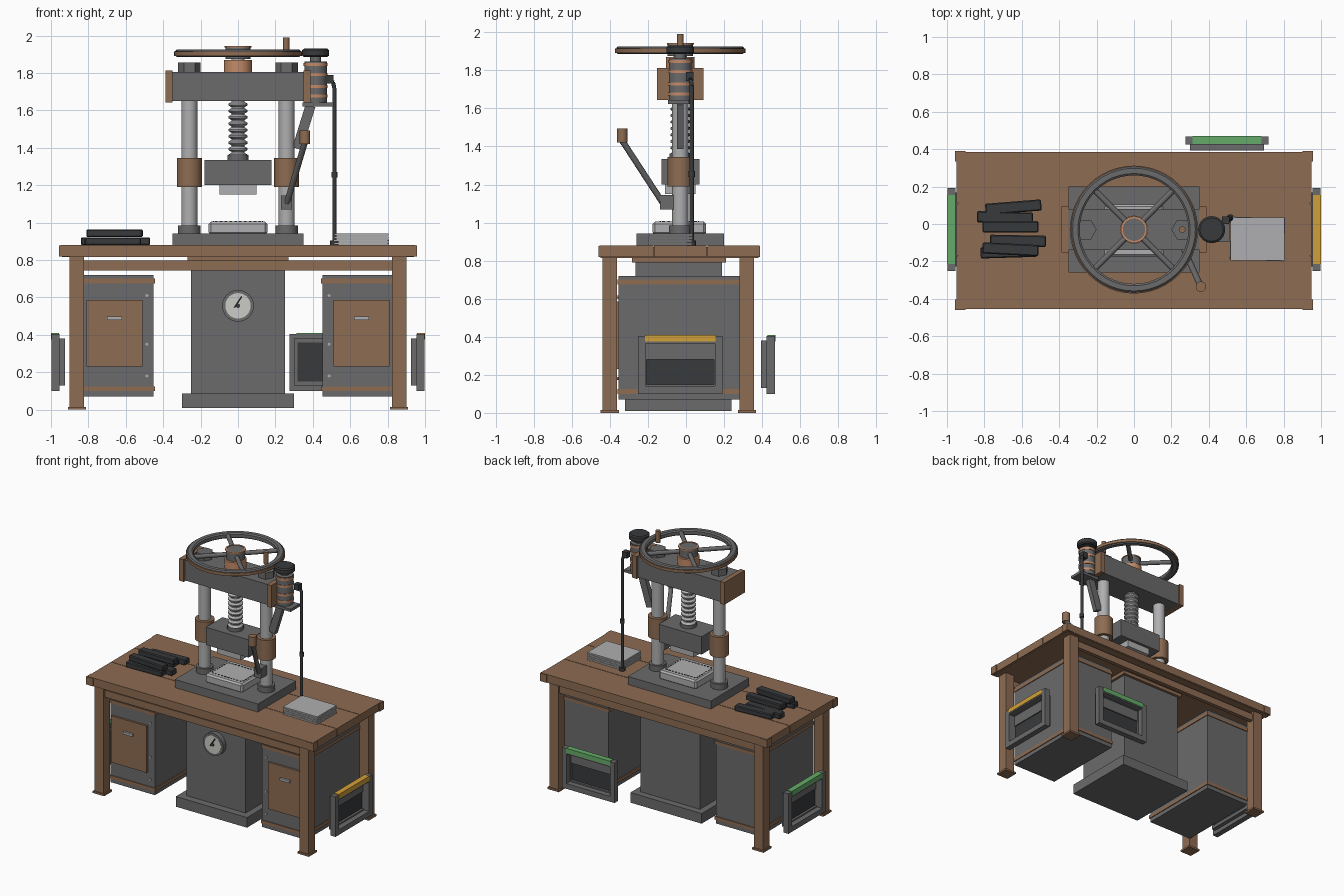
import bpy, bmesh, math, random
from mathutils import Vector, Matrix

if "Cube" in bpy.data.objects:
    bpy.data.objects.remove(bpy.data.objects["Cube"])
random.seed(4)


def material(name, r, g, b):
    m = bpy.data.materials.new(name)
    m.use_nodes = True
    m.diffuse_color = (r, g, b, 1)
    m.node_tree.nodes["Principled BSDF"].inputs["Base Color"].default_value = (r, g, b, 1)
    return m


BROWN = material("brown wood and bronze", .27, .15, .085)
GREY = material("iron grey", .145, .145, .15)
DARK = material("dark iron", .04, .042, .045)
STEEL = material("bright steel", .43, .43, .44)
COPPER = material("copper", .55, .26, .14)
GREEN = material("green light", .13, .41, .14)
AMBER = material("amber light", .65, .35, .04)
FACE = material("dial white", .6, .6, .57)
PY = -.03  # press centre line


def finish(name, bm, mat, smooth=False):
    bmesh.ops.recalc_face_normals(bm, faces=bm.faces)
    me = bpy.data.meshes.new(name)
    bm.to_mesh(me)
    bm.free()
    me.materials.append(mat)
    ob = bpy.data.objects.new(name, me)
    bpy.context.collection.objects.link(ob)
    if smooth:
        bpy.ops.object.select_all(action='DESELECT')
        ob.select_set(True)
        bpy.context.view_layer.objects.active = ob
        bpy.ops.object.shade_smooth_by_angle(angle=math.radians(35))
    return ob


def box(name, x, y, z, mat, bevel=0, turn=0, frame=None):
    """Box from three (min, max) ranges, turned about its own centre."""
    bm = bmesh.new()
    size = [r[1] - r[0] for r in (x, y, z)]
    mid = Vector([(r[0] + r[1]) / 2 for r in (x, y, z)])
    bmesh.ops.create_cube(bm, size=1)
    bmesh.ops.scale(bm, vec=size, verts=bm.verts)
    if bevel:
        bmesh.ops.bevel(bm, geom=bm.edges[:], offset=bevel, segments=1, affect='EDGES')
    m = Matrix.Translation(mid) @ Matrix.Rotation(turn, 4, 'Z')
    bmesh.ops.transform(bm, matrix=(frame or Matrix()) @ m, verts=bm.verts)
    return finish(name, bm, mat)


def lathe(name, profile, at, mat, steps=32, closed=False, frame=None):
    """Spin (radius, height) points about a vertical axis."""
    bm = bmesh.new()
    rings = [[bm.verts.new((r * math.cos(a), r * math.sin(a), z))
              for a in (math.tau * i / steps for i in range(steps))] for r, z in profile]
    pairs = list(zip(rings, rings[1:])) + ([(rings[-1], rings[0])] if closed else [])
    for lo, hi in pairs:
        for i in range(steps):
            j = (i + 1) % steps
            bm.faces.new((lo[i], lo[j], hi[j], hi[i]))
    if not closed:
        bm.faces.new(rings[0])
        bm.faces.new(rings[-1])
    bmesh.ops.transform(bm, matrix=Matrix.Translation(at) @ (frame or Matrix()), verts=bm.verts)
    return finish(name, bm, mat, steps > 8)


def cyl(name, r, z0, z1, at, mat, steps=32, frame=None):
    return lathe(name, [(r, z0), (r, z1)], at, mat, steps, frame=frame)


def rod(name, a, b, r, mat, steps=16):
    a, b = Vector(a), Vector(b)
    turn = (b - a).to_track_quat('Z', 'Y').to_matrix().to_4x4()
    return cyl(name, r, 0, (b - a).length, a, mat, steps, turn)


# Bench top of three planks, with corner caps, aprons and legs
for i, (a, b) in enumerate([(-.455, -.172), (-.168, .108), (.112, .385)]):
    box(f"plank_{i}", (-.95, .95), (a, b), (.82, .88), BROWN)
box("plank_backing", (-.94, .94), (-.45, .38), (.815, .872), BROWN)
for y in (-.41, .33):
    box("apron", (-.83, .83), (y - .015, y + .015), (.743, .797), BROWN)
for s, side in ((1, "left"), (-1, "right")):
    for y, end in ((-.4, "front"), (.32, "back")):
        lx = s * .862
        box(f"{side}_{end}_leg", (lx - .038, lx + .038), (y - .038, y + .038), (.01, .82), BROWN)
        box(f"{side}_{end}_foot", (lx - .048, lx + .048), (y - .048, y + .048), (0, .014), BROWN)
        cy = -.432 if y < 0 else .362
        box(f"{side}_{end}_corner_cap", sorted((s * .9, s * .957)),
            (cy - .028, cy + .028), (.818, .878), BROWN)

    # Cabinets with trim bands, door, pull and rivets
    cx = s * .637
    box(f"{side}_cabinet", (cx - .186, cx + .186), (-.355, .285), (.07, .72), GREY)
    for z0, z1 in ((.675, .7), (.1, .125)):
        box(f"{side}_cabinet_trim", (cx - .192, cx + .192), (-.361, .291), (z0, z1), BROWN)
    dx = s * .66
    box(f"{side}_door", (dx - .15, dx + .15), (-.37, -.35), (.23, .585), BROWN)
    box(f"{side}_door_pull", (dx - .04, dx + .04), (-.385, -.37), (.48, .498), STEEL)
    for z in (.18, .35, .61):
        rod(f"{side}_rivet", (s * .487, -.35, z), (s * .487, -.362, z), .008, STEEL, 8)

# Pedestal and pressure dial
box("pedestal_base", (-.3, .3), (-.32, .24), (.01, .087), GREY)
box("pedestal", (-.25, .25), (-.265, .19), (.08, .795), GREY)
box("pedestal_cap", (-.27, .27), (-.285, .21), (.79, .82), BROWN)
dial = Vector((0, -.265, .555))
rod("dial_case", dial, dial + Vector((0, -.035, 0)), .085, GREY, 32)
rod("dial_face", dial, dial + Vector((0, -.038, 0)), .068, FACE, 32)
rod("dial_hub", dial, dial + Vector((0, -.045, 0)), .012, DARK, 12)
rod("dial_needle", dial + Vector((-.02, -.041, -.01)), dial + Vector((.02, -.041, .05)), .005, DARK, 6)


# Service ports: hollow sleeve, outer frame and a coloured light bar
def port(name, at, turn, light):
    f = Matrix.Translation(at) @ Matrix.Rotation(turn, 4, 'Z')
    for half, z0, z1, y, t, part in ((.222, .1, .405, (0, .043), .04, "frame"),
                                     (.198, .13, .38, (-.03, .002), .02, "sleeve")):
        for s in (-1, 1):
            box(f"{name}_{part}_side", sorted((s * half, s * (half - t))), y, (z0, z1), GREY, frame=f)
        box(f"{name}_{part}_sill", (t - half, half - t), y, (z0, z0 + t), GREY, frame=f)
        box(f"{name}_{part}_head", (t - half, half - t), y, (z1 - t, z1), GREY, frame=f)
    box(f"{name}_back", (-.18, .18), (-.024, -.015), (.145, .365), DARK, frame=f)
    box(f"{name}_flap", (-.18, .18), (-.012, -.004), (.28, .365), GREY, frame=f)
    box(f"{name}_light", (-.185, .185), (.004, .046), (.375, .41), light, frame=f)


port("left_port", (.954, PY, 0), -math.pi / 2, AMBER)
port("right_port", (-.954, PY, 0), math.pi / 2, GREEN)
port("back_port", (.497, .424, 0), 0, GREEN)

# Press bed and die with a stitched outline
box("press_bed", (-.35, .35), (-.26, .2), (.88, .942), GREY)
box("lower_die", (-.157, .157), (-.175, .105), (.935, 1.005), STEEL, .012)
for i in range(10):
    x = -.117 + .026 * i
    for y in (-.135, .065):
        box("die_mark", (x - .007, x + .007), (y - .003, y + .003), (1.004, 1.008), DARK)
for i in range(7):
    y = -.118 + .028 * i
    for x in (-.13, .13):
        box("die_mark", (x - .003, x + .003), (y - .007, y + .007), (1.004, 1.008), DARK)

# Columns with flanges, bronze collars and hex nuts
for s, side in ((1, "left"), (-1, "right")):
    at = (s * .26, PY, 0)
    cyl(f"{side}_column", .043, .94, 1.66, at, STEEL)
    cyl(f"{side}_column_flange", .06, .94, .985, at, GREY)
    cyl(f"{side}_column_collar", .067, 1.19, 1.345, at, BROWN)
    cyl(f"{side}_column_nut", .06, 1.8, 1.855, at, GREY, 6)
    box(f"{side}_beam_end", sorted((s * .35, s * .388)), (PY - .123, PY + .123), (1.643, 1.812), BROWN)
box("cross_beam", (-.352, .352), (PY - .11, PY + .11), (1.65, 1.805), GREY)

# Threaded screw, ram and punch
thread = [(.036, 1.34)]
for i in range(9):
    z = 1.345 + .034 * i
    thread += [(.036, z), (.052, z + .01), (.052, z + .018), (.036, z + .028)]
thread.append((.036, 1.9))
lathe("press_screw", thread, (0, PY, 0), STEEL)
cyl("screw_collar", .057, 1.33, 1.362, (0, PY, 0), GREY)
box("ram", (-.18, .18), (PY - .1, PY + .1), (1.2, 1.335), GREY)
box("punch", (-.1, .1), (PY - .08, PY + .08), (1.15, 1.2), STEEL)

# Handwheel
cyl("screw_nut", .075, 1.8, 1.87, (0, PY, 0), COPPER)
cyl("wheel_hub", .067, 1.875, 1.94, (0, PY, 0), GREY)
lathe("hub_ring", [(.06, 1.935), (.071, 1.935), (.071, 1.943), (.06, 1.943)], (0, PY, 0), COPPER, 32, True)
lathe("wheel_rim", [(.29, 1.893), (.3, 1.885), (.328, 1.885), (.336, 1.893), (.336, 1.917),
                    (.328, 1.925), (.3, 1.925), (.29, 1.917)], (0, PY, 0), GREY, 48, True)
lathe("rim_band", [(.32, 1.892), (.342, 1.892), (.342, 1.914), (.32, 1.914)], (0, PY, 0), BROWN, 48, True)
for i in range(4):
    a = math.pi / 4 + i * math.pi / 2
    d = Vector((math.cos(a), math.sin(a), 0))
    c = Vector((0, PY, 1.905))
    rod("wheel_spoke", c + d * .05, c + d * .3, .016, GREY, 12)
cyl("wheel_handle", .017, 1.9, 1.99, (.258, PY, 0), BROWN, 16)

# Governor drum on its bracket
at = (.415, PY, 0)
cyl("governor_drum", .06, 1.64, 1.862, at, GREY)
for z in (1.668, 1.72, 1.785, 1.838):
    cyl("governor_band", .064, z, z + .016, at, COPPER)
cyl("governor_neck", .03, 1.86, 1.9, at, GREY)
lathe("governor_cap", [(.062, 1.885), (.072, 1.893), (.072, 1.922), (.062, 1.93)], at, DARK)
box("governor_bracket", (.345, .51), (PY - .065, PY + .045), (1.622, 1.643), GREY)
strut = Matrix.Translation((.352, PY, 1.51)) @ Matrix.Rotation(.3, 4, 'Y')
box("governor_strut", (-.027, .027), (-.018, .018), (-.12, .12), GREY, frame=strut)

# Cable from the drum to the bench
box("cable_plug", (.47, .51), (0, .04), (1.745, 1.79), DARK)
path = [(.49, .02, 1.765), (.508, .025, 1.75), (.515, .03, 1.72), (.515, .03, .88)]
for a, b in zip(path, path[1:]):
    rod("cable", a, b, .011, DARK)
cyl("cable_clip", .016, 1.24, 1.27, path[-1][:2] + (0,), DARK, 16)
cyl("cable_socket", .022, .88, .905, path[-1][:2] + (0,), DARK, 16)

# Lever
box("lever_pivot", (.23, .288), (-.137, -.065), (1.07, 1.145), GREY)
rod("lever", (.26, -.12, 1.1), (.358, -.335, 1.43), .016, GREY)
cyl("lever_knob", .028, 1.42, 1.493, (.358, -.335, 0), BROWN, 20)

# Stack of sheets and pile of bars
for i in range(4):
    z = .882 + .016 * i
    box("metal_sheet", (.515, .805), (-.195, .035), (z, z + .011), STEEL,
        turn=random.uniform(-.04, .04) if i < 3 else 0)
for x, y, z, turn in ((-.645, .09, .88, .08), (-.69, .035, .88, -.03), (-.62, -.09, .88, -.02),
                      (-.67, -.15, .88, .03), (-.66, -.015, .922, 0), (-.66, -.135, .922, -.05)):
    box("iron_bar", (x - .15, x + .15), (y - .03, y + .03), (z, z + .041), DARK, .006, turn)
